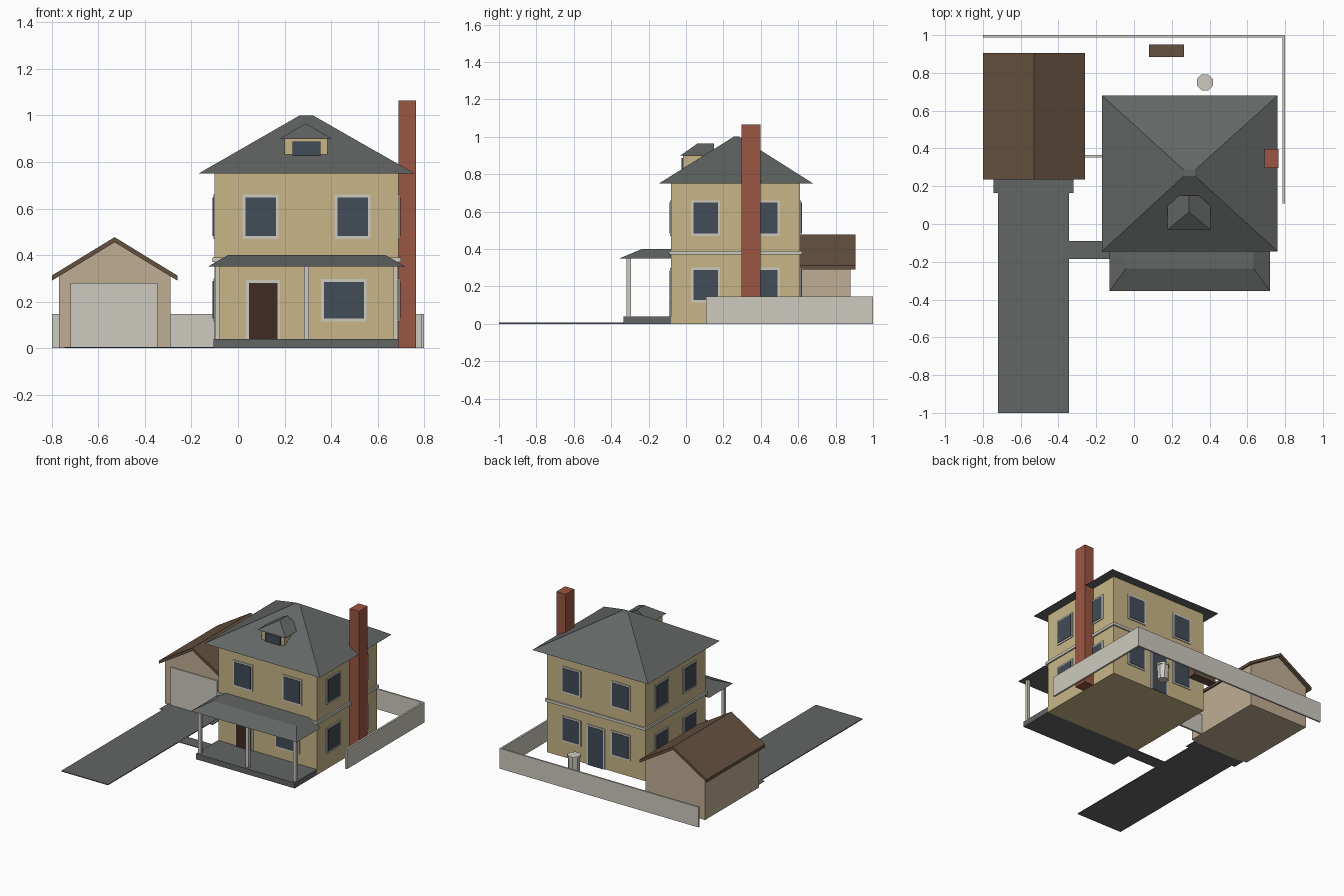
import bpy, bmesh, math

if "Cube" in bpy.data.objects:
    bpy.data.objects.remove(bpy.data.objects["Cube"])


def material(name, hex_code):
    def lin(c):
        c /= 255
        return c / 12.92 if c <= 0.04045 else ((c + 0.055) / 1.055) ** 2.4
    m = bpy.data.materials.new(name)
    m.diffuse_color = [lin(int(hex_code[i:i + 2], 16)) for i in (0, 2, 4)] + [1]
    m.use_nodes = True
    m.node_tree.nodes["Principled BSDF"].inputs["Base Color"].default_value = m.diffuse_color
    return m


WALL = material("yellow_siding", "C8B688")
GARAGE = material("tan_siding", "C0AE94")
SLATE = material("slate_grey", "626664")
TRIM = material("off_white", "CDCABF")
GLASS = material("window_blue", "424C58")
DOOR = material("dark_door_brown", "412B23")
BRICK = material("brick_red", "9A5642")
BROWN = material("shingle_brown", "655140")


def solid(name, rings, mat):
    """Closed solid lofted between two rings of equal length."""
    bm = bmesh.new()
    a, b = [[bm.verts.new(p) for p in ring] for ring in rings]
    n = len(a)
    bm.faces.new(a)
    bm.faces.new(b)
    for i in range(n):
        j = (i + 1) % n
        bm.faces.new((a[i], a[j], b[j], b[i]))
    bmesh.ops.remove_doubles(bm, verts=bm.verts, dist=1e-5)
    bmesh.ops.recalc_face_normals(bm, faces=bm.faces)
    me = bpy.data.meshes.new(name)
    bm.to_mesh(me)
    bm.free()
    me.materials.append(mat)
    ob = bpy.data.objects.new(name, me)
    bpy.context.collection.objects.link(ob)
    return ob


def rect(x0, x1, y0, y1, z):
    return [(x0, y0, z), (x1, y0, z), (x1, y1, z), (x0, y1, z)]


def box(name, x0, x1, y0, y1, z0, z1, mat):
    return solid(name, (rect(x0, x1, y0, y1, z0), rect(x0, x1, y0, y1, z1)), mat)


def extrude_y(name, profile, y0, y1, mat):
    return solid(name, [[(x, y, z) for x, z in profile] for y in (y0, y1)], mat)


# House extents
X0, X1, Y0, Y1 = -0.10, 0.69, -0.08, 0.61


def panel(name, side, u, w, z0, z1, mat, depth):
    """Thin plate on one of the four house walls."""
    a, b = u - w / 2, u + w / 2
    if side == "front":
        box(name, a, b, Y0 - depth, Y0, z0, z1, mat)
    elif side == "back":
        box(name, a, b, Y1, Y1 + depth, z0, z1, mat)
    elif side == "left":
        box(name, X0 - depth, X0, a, b, z0, z1, mat)
    else:
        box(name, X1, X1 + depth, a, b, z0, z1, mat)


def opening(name, side, u, w, z0, z1, mat, sill=0.012):
    panel(name + "_frame", side, u, w, z0, z1, TRIM, 0.006)
    panel(name + "_pane", side, u, w - 0.024, z0 + sill, z1 - 0.012, mat, 0.009)


# House body, floor band and hipped roof
box("house_walls", X0, X1, Y0, Y1, 0, 0.75, WALL)
box("floor_band", X0 - 0.01, X1 + 0.01, Y0 - 0.01, Y1 + 0.01, 0.37, 0.39, TRIM)
solid("house_roof", (rect(-0.17, 0.76, -0.145, 0.68, 0.75),
                     rect(0.265, 0.322, 0.255, 0.285, 1.0)), SLATE)

# Windows and doors
for side, centres in (("front", (0.0975, 0.4925)), ("back", (0.0975, 0.4925)),
                      ("left", (0.105, 0.425)), ("right", (0.105, 0.425))):
    for u in centres:
        opening(side + "_upper_window", side, u, 0.155, 0.47, 0.66, GLASS)
        if side != "front":
            opening(side + "_lower_window", side, u, 0.155, 0.115, 0.30, GLASS)
opening("front_wide_window", "front", 0.455, 0.195, 0.115, 0.297, GLASS)
opening("front_door", "front", 0.108, 0.147, 0.04, 0.292, DOOR, 0)
opening("back_door", "back", 0.295, 0.145, 0.0, 0.292, GLASS, 0)

# Dormer
box("dormer_walls", 0.20, 0.385, -0.015, 0.15, 0.80, 0.90, WALL)
box("dormer_window", 0.235, 0.355, -0.023, -0.015, 0.828, 0.887, GLASS)
solid("dormer_roof", ([(0.178, -0.03, 0.90), (0.404, -0.03, 0.90), (0.291, 0.063, 0.965)],
                      [(0.178, 0.15, 0.90), (0.404, 0.15, 0.90), (0.291, 0.15, 0.965)]), SLATE)

# Chimney
box("chimney", 0.69, 0.765, 0.297, 0.397, 0, 1.065, BRICK)

# Porch
box("porch_floor", -0.105, X1, -0.335, Y0, 0, 0.04, SLATE)
solid("porch_roof", (rect(-0.13, 0.72, -0.355, Y0, 0.35),
                     rect(-0.043, 0.633, -0.235, Y0, 0.40)), SLATE)
for x in (-0.088, 0.295, 0.676):
    box("porch_post", x - 0.011, x + 0.011, -0.317, -0.295, 0.04, 0.352, TRIM)

# Garage
GX = -0.53
extrude_y("garage_walls", [(GX - 0.24, 0), (GX + 0.24, 0), (GX + 0.24, 0.309),
                           (GX, 0.455), (GX - 0.24, 0.309)], 0.26, 0.88, GARAGE)
extrude_y("garage_roof", [(GX - 0.27, 0.29), (GX, 0.455), (GX + 0.27, 0.29),
                          (GX + 0.27, 0.312), (GX, 0.477), (GX - 0.27, 0.312)],
          0.235, 0.905, BROWN)
box("garage_door", -0.72, -0.345, 0.252, 0.26, 0, 0.28, TRIM)

# Paving
box("driveway", -0.72, -0.345, -1.0, 0.25, 0, 0.006, SLATE)
box("driveway_apron", -0.745, -0.32, 0.165, 0.26, 0, 0.005, SLATE)
box("walkway", -0.345, -0.105, -0.185, -0.09, 0, 0.005, SLATE)

# Garden walls
box("back_fence", -0.80, 0.80, 0.988, 1.0, 0, 0.147, TRIM)
box("right_fence", 0.786, 0.80, 0.108, 0.988, 0, 0.147, TRIM)
box("side_fence", -0.29, X0, 0.352, 0.366, 0, 0.147, TRIM)


# Yard objects
def octagon(r, z):
    return [(0.375 + r * math.cos(math.radians(22.5 + 45 * i)),
             0.75 + r * math.sin(math.radians(22.5 + 45 * i)), z) for i in range(8)]


solid("bin_body", (octagon(0.039, 0), octagon(0.041, 0.105)), TRIM)
solid("bin_lid", (octagon(0.046, 0.105), octagon(0.046, 0.12)), TRIM)
box("wood_bench", 0.08, 0.265, 0.885, 0.95, 0, 0.06, BROWN)
